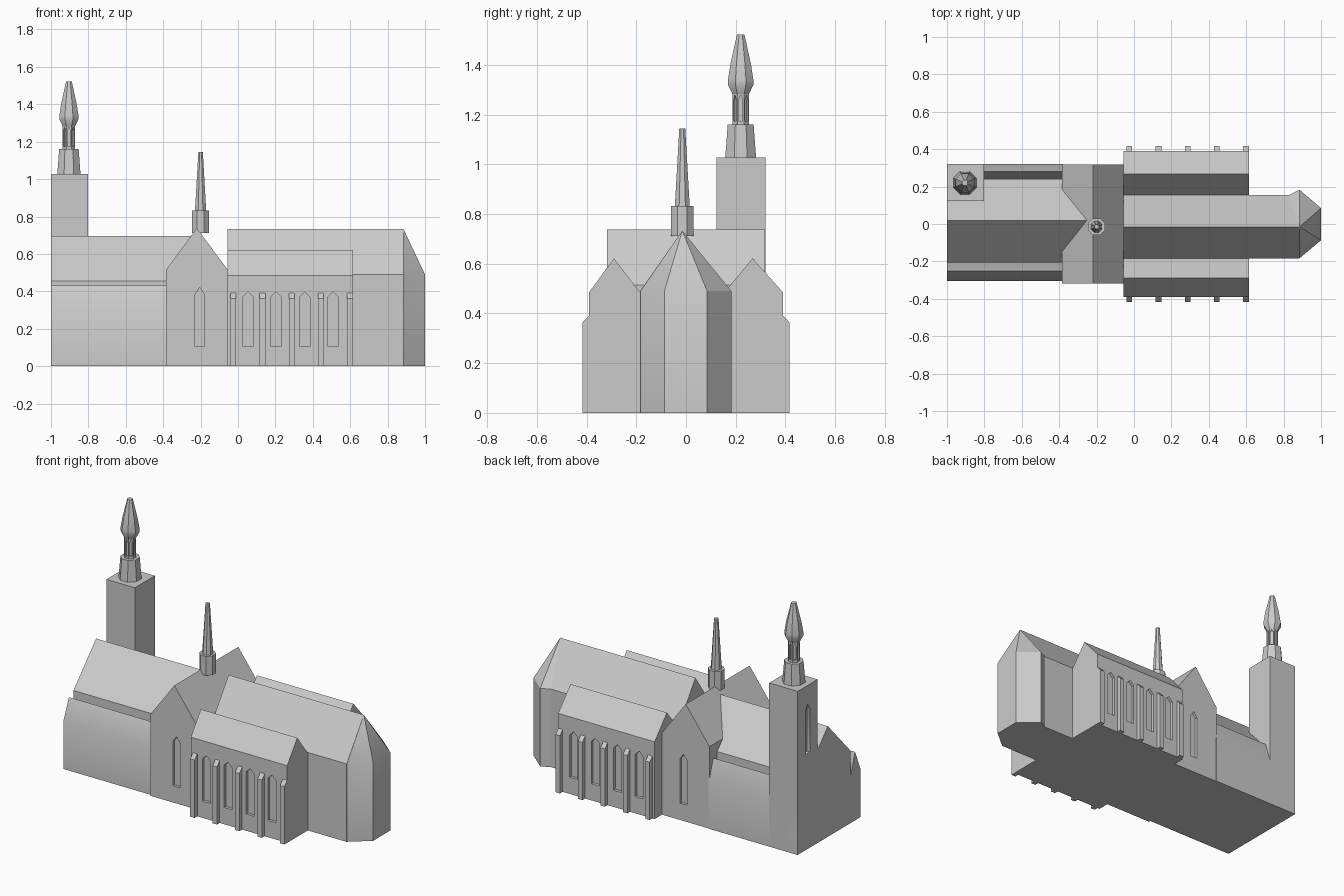
import bpy, bmesh, math
from mathutils import Vector

if "Cube" in bpy.data.objects:
    bpy.data.objects.remove(bpy.data.objects["Cube"])

stone = bpy.data.materials.new("stone_grey")
stone.diffuse_color = (0.6, 0.6, 0.6, 1)
stone.use_nodes = True
stone.node_tree.nodes["Principled BSDF"].inputs["Base Color"].default_value = stone.diffuse_color


def add_solid(bm, rings, cap_low=True, cap_high=True):
    """Skin a stack of equal-length vertex rings into a closed solid."""
    vs = [[bm.verts.new(p) for p in r] for r in rings]
    n = len(vs[0])
    for a, b in zip(vs, vs[1:]):
        for i in range(n):
            bm.faces.new((a[i], a[(i + 1) % n], b[(i + 1) % n], b[i]))
    if cap_low:
        bm.faces.new(vs[0])
    if cap_high:
        bm.faces.new(vs[-1])
    return vs


def finish(name, bm):
    bmesh.ops.recalc_face_normals(bm, faces=bm.faces)
    me = bpy.data.meshes.new(name)
    bm.to_mesh(me)
    bm.free()
    me.materials.append(stone)
    ob = bpy.data.objects.new(name, me)
    bpy.context.collection.objects.link(ob)
    return ob


def extrude(bm, profile, axis, a, b):
    """Extrude a (horizontal, z) profile along x or y."""
    def place(t):
        return [(t, h, z) if axis == "x" else (h, t, z) for h, z in profile]
    add_solid(bm, [place(a), place(b)])


def prism(name, profile, axis, a, b):
    bm = bmesh.new()
    extrude(bm, profile, axis, a, b)
    return finish(name, bm)


def gable(lo, hi, mid, eave, ridge):
    return [(lo, 0), (hi, 0), (hi, eave), (mid, ridge), (lo, eave)]


def lancet(c, w, z0, z1, tip):
    return [(c - w / 2, z0), (c + w / 2, z0), (c + w / 2, z1), (c, tip), (c - w / 2, z1)]


def octagon_stack(name, cx, cy, levels):
    """Eight-sided turret from (flat radius, z) levels, flats facing the axes."""
    bm = bmesh.new()
    k = 1 / math.cos(math.pi / 8)
    add_solid(bm, [[(cx + r * k * math.cos((i + .5) * math.pi / 4),
                     cy + r * k * math.sin((i + .5) * math.pi / 4), z)
                    for i in range(8)] for r, z in levels])
    return finish(name, bm)


def cut(ob, bm):
    """Carve recesses out of a part and discard the cutter."""
    cutter = finish("window_cutter", bm)
    cutter.hide_render = True
    mod = ob.modifiers.new("recess", "BOOLEAN")
    mod.operation = "DIFFERENCE"
    mod.solver = "EXACT"
    mod.object = cutter
    bpy.context.view_layer.objects.active = ob
    bpy.ops.object.modifier_apply(modifier=mod.name)
    bpy.data.objects.remove(cutter, do_unlink=True)


# Nave with a narrow gabled aisle on each side
prism("nave", gable(-.205, .24, .02, .455, .695), "x", -1, -.245)
prism("aisle_front", [(-.305, 0), (-.2, 0), (-.2, .28), (-.25, .43), (-.305, .3)], "x", -1, -.38)
prism("aisle_back", [(.32, 0), (.235, 0), (.235, .28), (.28, .43), (.32, .3)], "x", -1, -.38)

# Transept with a lancet recess in each end
transept = prism("transept", gable(-.385, -.055, -.22, .515, .738), "y", -.317, .317)
bm = bmesh.new()
for s in (-1, 1):
    extrude(bm, lancet(-.205, .05, .105, .385, .42), "y", s * .3, s * .35)
cut(transept, bm)

# Choir
prism("choir", gable(-.185, .155, -.015, .49, .733), "x", -.055, .885)

# Faceted apse with pointed roof
bm = bmesh.new()
plan = [(.83, -.183), (.885, -.183), (1, -.087), (1, .085), (.885, .183), (.83, .155)]
rings = add_solid(bm, [[(x, y, z) for x, y in plan] for z in (0, .49)], cap_high=False)
apex = bm.verts.new((.885, -.015, .733))
eave = rings[-1]
for i in range(6):
    bm.faces.new((eave[i], eave[(i + 1) % 6], apex))
finish("apse", bm)

# Side chapels with lancet recesses and buttresses
for side, s, inner, mid in (("front", -1, .185, .29), ("back", 1, .155, .268)):
    chapel = prism("chapel_" + side,
                   [(s * y, z) for y, z in gable(inner, .39, mid, .485, .622)],
                   "x", -.055, .615)
    bm = bmesh.new()
    for x in (.053, .203, .357, .508):
        extrude(bm, lancet(x, .055, .105, .37, .397), "y", s * .372, s * .42)
    cut(chapel, bm)
    for i in range(5):
        x = -.025 + i * .156
        prism(f"buttress_{side}_{i + 1}",
              [(s * .38, 0), (s * .417, 0), (s * .417, .363), (s * .39, .392), (s * .38, .392)],
              "x", x - .015, x + .015)

# Square bell tower with recesses in the west face
tower = prism("bell_tower", [(-1, 0), (-.802, 0), (-.802, 1.028), (-1, 1.028)], "y", .122, .32)
bm = bmesh.new()
extrude(bm, lancet(.22, .045, .6, .87, .91), "x", -1.05, -.98)
extrude(bm, lancet(.22, .045, .02, .11, .145), "x", -1.05, -.98)
cut(tower, bm)

# Octagonal lantern and bulbous spire on the tower
TX, TY = -.904, .22
octagon_stack("lantern_base", TX, TY, [(.062, 1.028), (.052, 1.16)])
lantern = octagon_stack("lantern", TX, TY, [(.033, 1.15), (.033, 1.3)])
bm = bmesh.new()
for i in range(8):
    a = i * math.pi / 4
    out, side = Vector((math.cos(a), math.sin(a), 0)), Vector((-math.sin(a), math.cos(a), 0))
    add_solid(bm, [[Vector((TX, TY, z)) + out * d + side * h
                    for h, z in lancet(0, .016, 1.175, 1.26, 1.28)] for d in (.024, .05)])
cut(lantern, bm)
octagon_stack("tower_spire", TX, TY,
              [(.032, 1.28), (.051, 1.32), (.051, 1.34), (.041, 1.405), (.015, 1.523)])

# Ridge turret over the crossing
octagon_stack("ridge_turret_base", -.2, -.015, [(.045, .712), (.045, .832)])
octagon_stack("ridge_turret_spire", -.2, -.015, [(.03, .83), (.012, 1.145)])

# Crisp edges, softly shaded shallow bends
for ob in list(bpy.context.scene.objects):
    bpy.ops.object.select_all(action="DESELECT")
    ob.select_set(True)
    bpy.context.view_layer.objects.active = ob
    bpy.ops.object.shade_smooth_by_angle(angle=math.radians(30))
